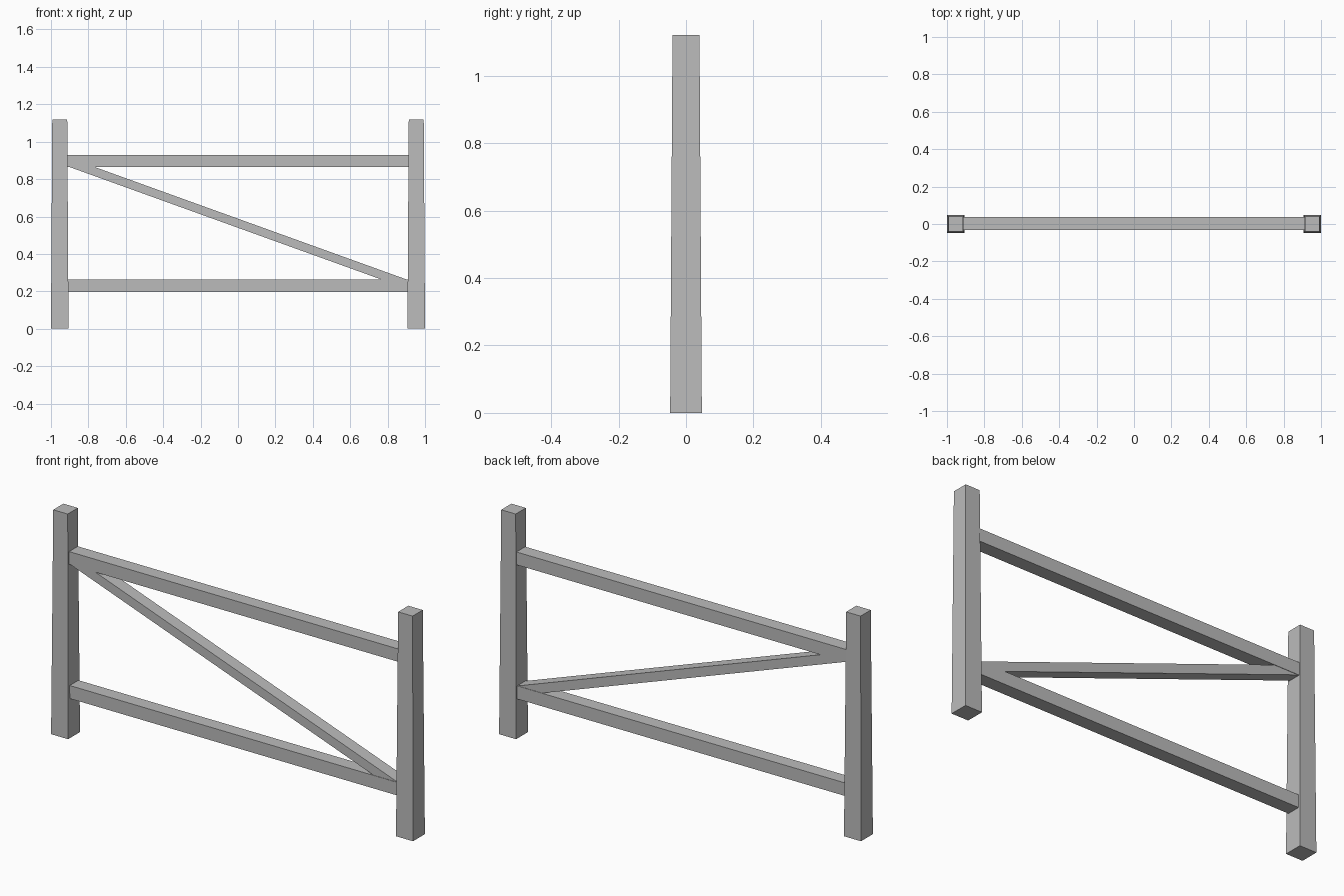
import bpy
import bmesh

cube = bpy.data.objects.get("Cube")
if cube:
    bpy.data.objects.remove(cube, do_unlink=True)

# One plain grey for the whole fence
grey = bpy.data.materials.new("plain_grey")
grey.use_nodes = True
colour = (0.5, 0.5, 0.5, 1)
grey.diffuse_color = colour
grey.node_tree.nodes["Principled BSDF"].inputs["Base Color"].default_value = colour


def loft(name, start, end):
    """Closed solid between two matching outlines."""
    bm = bmesh.new()
    a = [bm.verts.new(p) for p in start]
    b = [bm.verts.new(p) for p in end]
    bm.faces.new(a)
    bm.faces.new(b)
    for i in range(len(a)):
        j = (i + 1) % len(a)
        bm.faces.new((a[i], a[j], b[j], b[i]))
    bmesh.ops.recalc_face_normals(bm, faces=bm.faces)
    mesh = bpy.data.meshes.new(name)
    bm.to_mesh(mesh)
    bm.free()
    mesh.materials.append(grey)
    obj = bpy.data.objects.new(name, mesh)
    bpy.context.collection.objects.link(obj)
    return obj


def square(x, half, z):
    return [(x + sx * half, sy * half, z)
            for sx, sy in ((-1, -1), (1, -1), (1, 1), (-1, 1))]


def slab(name, outline, front, back):
    """Extrude an x-z outline from front to back."""
    return loft(name, [(x, front, z) for x, z in outline],
                [(x, back, z) for x, z in outline])


# Tapered posts
for side, sign in (("left", 1), ("right", -1)):
    x = sign * 0.953
    loft(side + "_post", square(x, 0.047, 0), square(x, 0.04, 1.12))

# Horizontal rails between the posts
front, back = -0.032, 0.037
low_top, high_bottom = 0.262, 0.866
reach = 0.911
for name, z0, z1 in (("lower_rail", 0.197, low_top),
                     ("upper_rail", high_bottom, 0.93)):
    slab(name, [(-reach, z0), (reach, z0), (reach, z1), (-reach, z1)],
         front, back)

# Diagonal brace, cut level where it meets the rails
slab("diagonal_brace",
     [(-0.905, high_bottom), (0.77, low_top),
      (0.905, low_top), (-0.77, high_bottom)],
     front + 0.002, back - 0.002)
